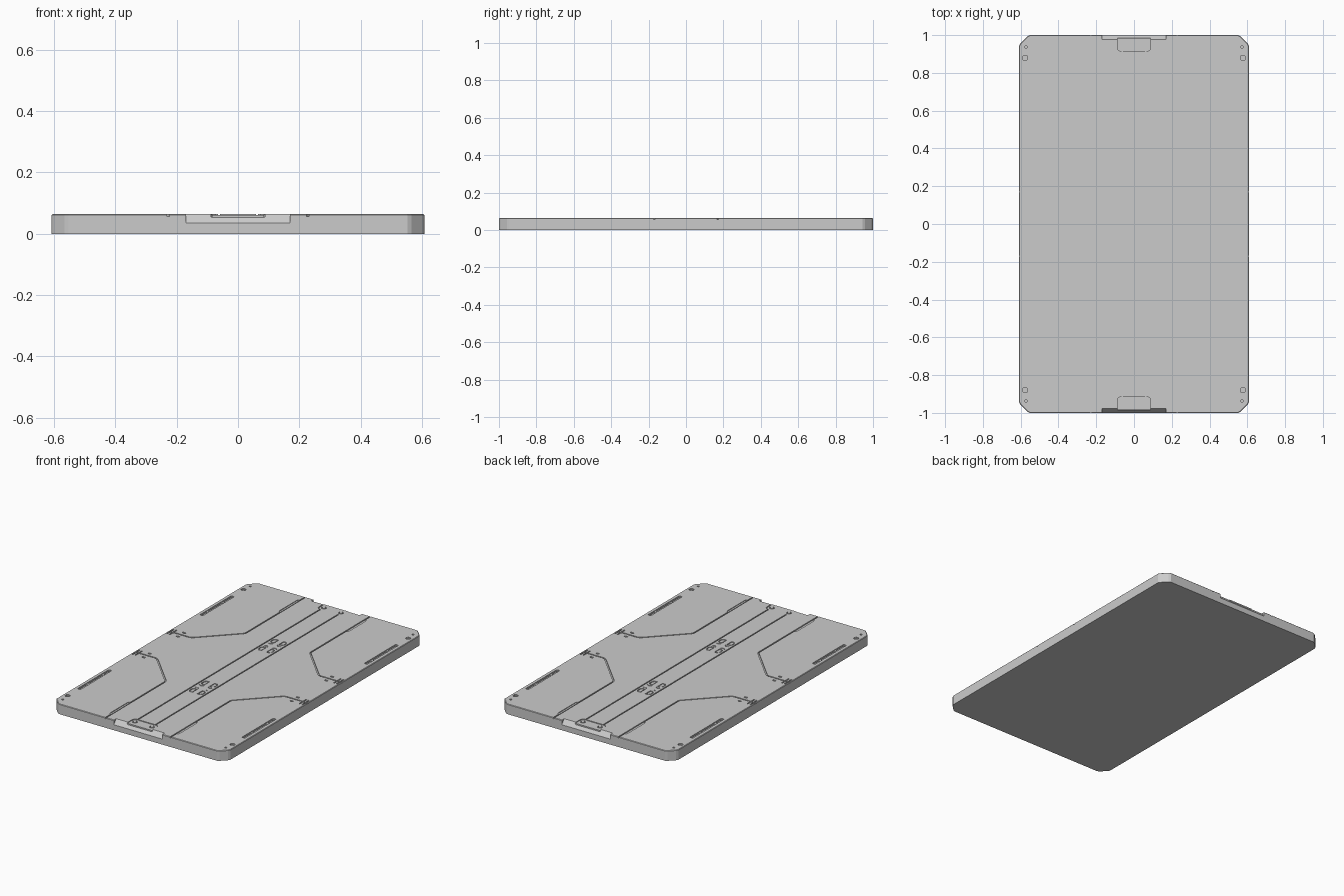
import bpy, bmesh, math
from mathutils import Vector

if "Cube" in bpy.data.objects:
    bpy.data.objects.remove(bpy.data.objects["Cube"])

W, L, H = 0.608, 1.0, 0.064
QUADS = [(1, 1), (-1, 1), (-1, -1), (1, -1)]
ENDS = [(1, 1), (1, -1)]


def rect(x0, x1, y0, y1, c=0.0):
    """Rectangle outline, optionally with chamfered corners."""
    if c == 0:
        return [(x0, y0), (x1, y0), (x1, y1), (x0, y1)]
    return [(x0 + c, y0), (x1 - c, y0), (x1, y0 + c), (x1, y1 - c),
            (x1 - c, y1), (x0 + c, y1), (x0, y1 - c), (x0, y0 + c)]


def circle(x, y, r, n=12):
    return [(x + r * math.cos(2 * math.pi * i / n), y + r * math.sin(2 * math.pi * i / n)) for i in range(n)]


def ribbon(path, w):
    """Outline of a constant-width strip along an open path, with mitred bends."""
    pts = [Vector(p) for p in path]
    left, right = [], []
    for i, p in enumerate(pts):
        d0 = (p - pts[i - 1]).normalized() if i else (pts[1] - p).normalized()
        d1 = (pts[i + 1] - p).normalized() if i < len(pts) - 1 else d0
        n0, n1 = Vector((-d0.y, d0.x)), Vector((-d1.y, d1.x))
        m = (n0 + n1).normalized()
        m *= w / 2 / m.dot(n0)
        left.append(tuple(p + m))
        right.append(tuple(p - m))
    return left + right[::-1]


def loft(bm, rings):
    """Closed solid through matching rings of 3D points."""
    vs = [[bm.verts.new(p) for p in r] for r in rings]
    n = len(vs[0])
    for a, b in zip(vs, vs[1:]):
        for i in range(n):
            bm.faces.new((a[i], a[(i + 1) % n], b[(i + 1) % n], b[i]))
    bm.faces.new(vs[0])
    bm.faces.new(vs[-1])


def prism(bm, outline, z0, z1):
    loft(bm, [[(x, y, z) for x, y in outline] for z in (z0, z1)])


def finish(bm, name):
    bmesh.ops.recalc_face_normals(bm, faces=bm.faces)
    me = bpy.data.meshes.new(name)
    bm.to_mesh(me)
    bm.free()
    ob = bpy.data.objects.new(name, me)
    bpy.context.collection.objects.link(ob)
    return ob


def subtract(target, bm):
    cutter = finish(bm, "cutter")
    cutter.hide_render = True
    mod = target.modifiers.new("cut", 'BOOLEAN')
    mod.operation, mod.solver, mod.object = 'DIFFERENCE', 'EXACT', cutter
    bpy.context.view_layer.objects.active = target
    bpy.ops.object.modifier_apply(modifier=mod.name)
    bpy.data.objects.remove(cutter)


def engrave(target, outlines, depth, signs=QUADS):
    """Cut mirrored copies of the outlines into the top."""
    bm = bmesh.new()
    for sx, sy in signs:
        for o in outlines:
            prism(bm, [(x * sx, y * sy) for x, y in o], H - depth, H + 0.03)
    subtract(target, bm)


# Base slab: clipped corners and a small bevel round the top
corner = [(W, 0.945), (0.601, 0.958), (0.566, 0.993), (0.553, L)]
outline = []
for sx, sy in QUADS:
    seq = corner if sx * sy > 0 else corner[::-1]
    outline += [(x * sx, y * sy) for x, y in seq]
bm = bmesh.new()
e = 0.003
loft(bm, [[(x, y, 0) for x, y in outline],
          [(x, y, H - e) for x, y in outline],
          [(x * (1 - e / W), y * (1 - e), H) for x, y in outline]])
slab = finish(bm, "floor_panel")

# Sloped notches at both ends
bm = bmesh.new()
for s in (1, -1):
    sec = [(0.976, H), (0.976, H + 0.03), (1.03, H + 0.03), (1.03, 0.0346), (1.0, 0.0346)]
    loft(bm, [[(x, y * s, z) for y, z in sec] for x in (-0.17, 0.17)])
subtract(slab, bm)

# Main panel seams
seam = [(0.228, 1.05), (0.228, 0.405), (0.231, 0.395), (0.238, 0.386), (0.435, 0.184),
        (0.446, 0.175), (0.46, 0.171), (0.65, 0.171)]
engrave(slab, [ribbon(seam, 0.008)], 0.007)

# Shallow widenings beside the seams at the ends
engrave(slab, [[(0.226, 0.75), (0.238, 0.75), (0.243, 0.757), (0.243, 0.935), (0.238, 0.942), (0.226, 0.942)]], 0.004)

# Small slots crossing the seams at the long edges
engrave(slab, [rect(0.571, 0.579, 0.137, 0.207), rect(0.591, 0.598, 0.137, 0.207),
               rect(0.508, 0.530, 0.196, 0.208, 0.003), rect(0.508, 0.530, 0.135, 0.147, 0.003)], 0.005)

# Long edge slots with deeper inner pockets
engrave(slab, [rect(0.565, 0.586, 0.455, 0.77, 0.003)], 0.0045)
engrave(slab, [rect(0.569, 0.582, 0.53, 0.67, 0.002), rect(0.569, 0.582, 0.685, 0.763, 0.002),
               rect(0.569, 0.582, 0.462, 0.515, 0.002)], 0.009)

# Corner sockets and pin holes
engrave(slab, [rect(0.563, 0.591, 0.866, 0.893, 0.007), circle(0.571, 0.937, 0.007, 8)], 0.008)

# Centre strip seams
engrave(slab, [rect(0.0585, 0.0655, -0.95, 0.95)], 0.0065, [(1, 1), (-1, 1)])

# Cargo grips: D-shaped pockets with chevron marks between them
def grip(y):
    return [(0.017, y - 0.026), (0.036, y - 0.026), (0.048, y - 0.012),
            (0.048, y + 0.012), (0.036, y + 0.026), (0.017, y + 0.026)]

engrave(slab, [grip(0.407), grip(0.285),
               ribbon([(0.016, 0.372), (0.028, 0.362), (0.045, 0.368)], 0.005),
               ribbon([(0.016, 0.320), (0.028, 0.330), (0.045, 0.324)], 0.005)], 0.006)

# Raised floors inside the grips
bm = bmesh.new()
for sx, sy in QUADS:
    for y in (0.407, 0.285):
        prism(bm, [((0.032 + (px - 0.032) * 0.68) * sx, (y + (py - y) * 0.75) * sy)
                   for px, py in grip(y)], H - 0.008, H - 0.001)
finish(bm, "grip_inserts")

# Bracket recess at each end
def bracket_outline(g):
    half = [(0.085 + g, 1.01 if g else 0.985), (0.085 + g, 0.945 - g), (0.081 + g, 0.925 - g),
            (0.070 + g, 0.917 - g)]
    return half + [(-x, y) for x, y in half[::-1]]

engrave(slab, [bracket_outline(0.003)], 0.0095, ENDS)

# Bracket plates with sunken bolt seats
bm = bmesh.new()
for _, s in ENDS:
    prism(bm, [(x, y * s) for x, y in bracket_outline(0)], H - 0.012, H - 0.003)
plates = finish(bm, "end_brackets")
engrave(plates, [circle(0.06, 0.945, 0.015)], 0.007)

# Bolts
bm = bmesh.new()
for sx, sy in QUADS:
    prism(bm, circle(0.06 * sx, 0.945 * sy, 0.011, 6), H - 0.010, H - 0.002)
finish(bm, "bolts")
